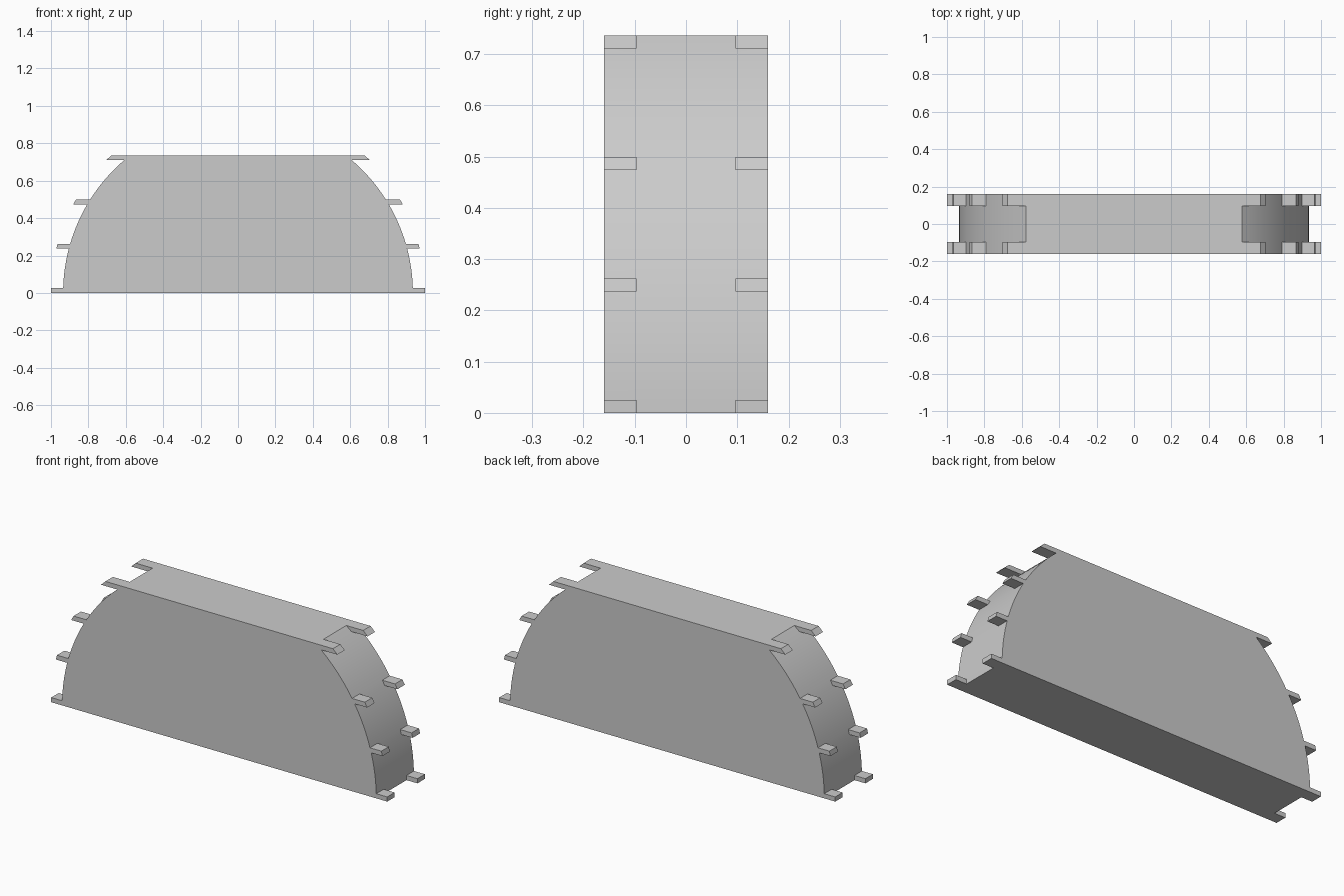
import bpy, bmesh
from math import asin, cos, sin

if "Cube" in bpy.data.objects:
    bpy.data.objects.remove(bpy.data.objects["Cube"])

BODY_R, TAB_R = 0.935, 1.0
TAB_H, TAB_STEP, TABS = 0.025, 0.237, 4
STATIONS = [-0.16, -0.097, 0.097, 0.16]
GAP_STEPS = 8

# One grey for the whole part
grey = bpy.data.materials.new("plain_grey")
grey.use_nodes = True
colour = (0.6, 0.6, 0.6, 1)
grey.diffuse_color = colour
grey.node_tree.nodes["Principled BSDF"].inputs["Base Color"].default_value = colour

# Right-hand arc from the base to the flat top; each tab spans one arc segment
arc, tab_segments = [], []
for i in range(TABS):
    low = asin(i * TAB_STEP / BODY_R)
    high = asin((i * TAB_STEP + TAB_H) / BODY_R)
    tab_segments.append(len(arc))
    arc += [low, high]
    if i < TABS - 1:
        end = asin((i + 1) * TAB_STEP / BODY_R)
        arc += [high + (end - high) * k / GAP_STEPS for k in range(1, GAP_STEPS)]
half = [(BODY_R * cos(a), BODY_R * sin(a)) for a in arc]
profile = half + [(-x, z) for x, z in reversed(half)]
count = len(profile)

# Body lofted through the depth stations
bm = bmesh.new()
rings = [[bm.verts.new((x, y, z)) for x, z in profile] for y in STATIONS]
bm.faces.new(rings[0])
bm.faces.new(reversed(rings[-1]))
tab_faces = []
tab_set = set(tab_segments) | {count - 2 - s for s in tab_segments}
for band, (a, b) in enumerate(zip(rings, rings[1:])):
    for i in range(count):
        j = (i + 1) % count
        face = bm.faces.new((a[i], b[i], b[j], a[j]))
        if band != 1 and i in tab_set:
            tab_faces.append(face)
bmesh.ops.recalc_face_normals(bm, faces=bm.faces)

# Tabs pulled out horizontally to the larger radius
result = bmesh.ops.extrude_face_region(bm, geom=tab_faces)
for v in result["geom"]:
    if isinstance(v, bmesh.types.BMVert):
        reach = (TAB_R ** 2 - v.co.z ** 2) ** 0.5
        v.co.x = reach if v.co.x > 0 else -reach
old = [f for f in tab_faces if f.is_valid and f not in result["geom"]]
if old:
    bmesh.ops.delete(bm, geom=old, context="FACES_ONLY")
bmesh.ops.recalc_face_normals(bm, faces=bm.faces)

mesh = bpy.data.meshes.new("tabbed_arch_block")
bm.to_mesh(mesh)
bm.free()
mesh.materials.append(grey)
block = bpy.data.objects.new("tabbed_arch_block", mesh)
bpy.context.collection.objects.link(block)

# Smooth arcs, crisp corners
bpy.context.view_layer.objects.active = block
block.select_set(True)
bpy.ops.object.shade_smooth_by_angle(angle=0.5)
